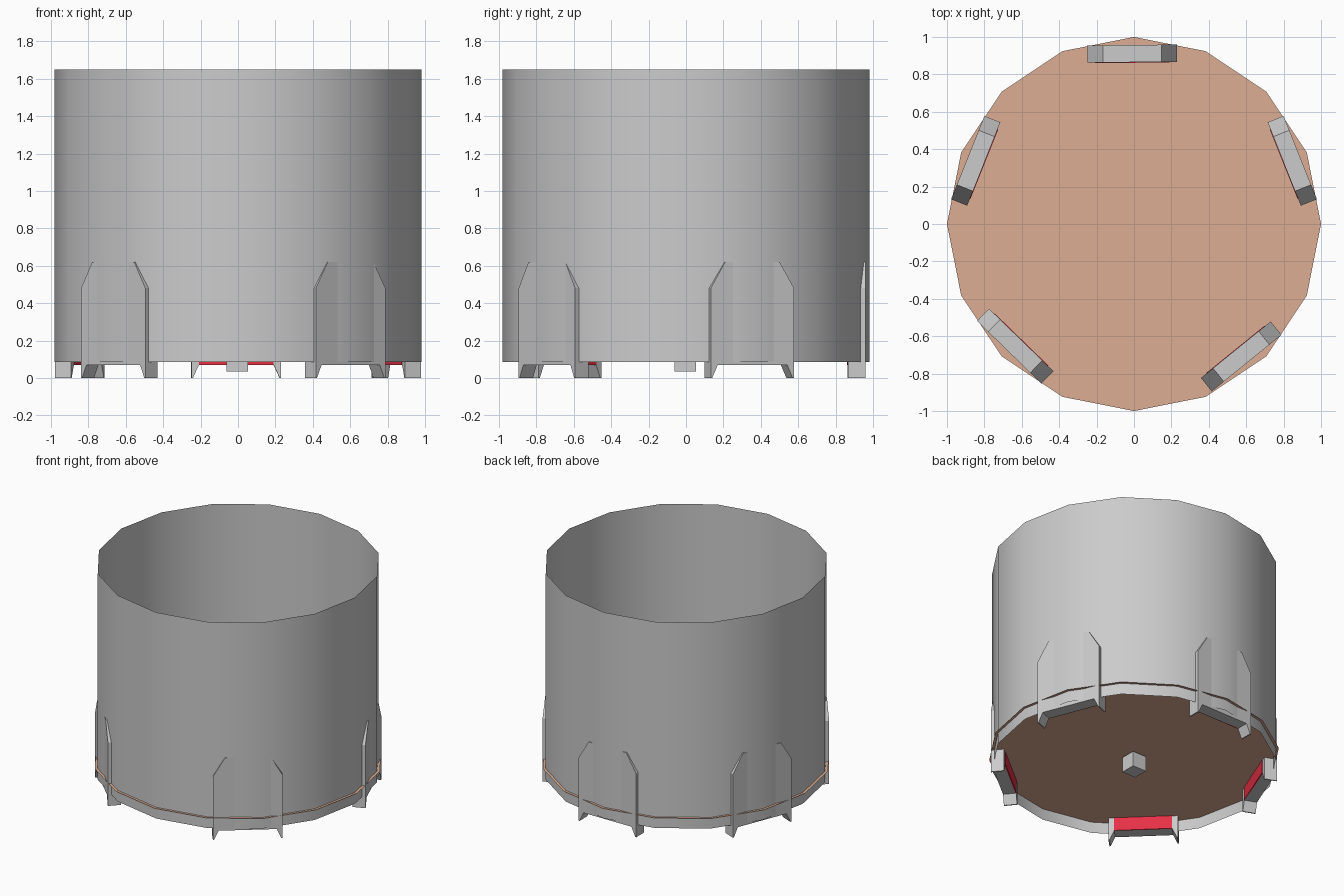
import bpy, bmesh, math
from mathutils import Matrix

if "Cube" in bpy.data.objects:
    bpy.data.objects.remove(bpy.data.objects["Cube"])

SIDES = 16


def make_object(name, bm, color=None):
    mesh = bpy.data.meshes.new(name)
    bm.to_mesh(mesh)
    bm.free()
    obj = bpy.data.objects.new(name, mesh)
    bpy.context.collection.objects.link(obj)
    if color:
        mesh.materials.append(color)
    return obj


def material(name, rgb):
    mat = bpy.data.materials.new(name)
    mat.diffuse_color = (*rgb, 1)
    mat.use_nodes = True
    mat.node_tree.nodes["Principled BSDF"].inputs["Base Color"].default_value = mat.diffuse_color
    return mat


def extrude_profile(profile, y0, y1):
    """Closed x-z outline extruded along y from y0 to y1."""
    bm = bmesh.new()
    face = bm.faces.new([bm.verts.new((x, y0, z)) for x, z in profile])
    result = bmesh.ops.extrude_face_region(bm, geom=[face])
    verts = [g for g in result["geom"] if isinstance(g, bmesh.types.BMVert)]
    bmesh.ops.translate(bm, verts=verts, vec=(0, y1 - y0, 0))
    bmesh.ops.recalc_face_normals(bm, faces=bm.faces)
    return bm


brown = material("floor_brown", (0.72, 0.42, 0.29))
red = material("panel_red", (0.8, 0.03, 0.06))

# Thin open wall, smooth around
bm = bmesh.new()
bmesh.ops.create_circle(bm, segments=SIDES, radius=0.98)
result = bmesh.ops.extrude_edge_only(bm, edges=bm.edges[:])
top = [g for g in result["geom"] if isinstance(g, bmesh.types.BMVert)]
bmesh.ops.translate(bm, verts=top, vec=(0, 0, 1.565))
bmesh.ops.translate(bm, verts=bm.verts, vec=(0, 0, 0.085))
bmesh.ops.recalc_face_normals(bm, faces=bm.faces)
for f in bm.faces:
    f.smooth = True
    if f.normal.dot(f.calc_center_median().xy.to_3d()) < 0:
        f.normal_flip()
make_object("drum_wall", bm)

# Floor disc, slightly wider than the wall
bm = bmesh.new()
bmesh.ops.create_circle(bm, segments=SIDES, radius=1.0, cap_ends=True)
bmesh.ops.translate(bm, verts=bm.verts, vec=(0, 0, 0.17))
make_object("floor_disc", bm, brown)

# Small block under the centre of the floor
bm = bmesh.new()
bmesh.ops.create_cube(bm, size=0.115)
bmesh.ops.translate(bm, verts=bm.verts, vec=(-0.004, -0.004, 0.093))
make_object("centre_block", bm)

# Brackets around the rim: chamfered body on two tapered feet, red inner panel
half = [(0.2, 0.07), (0.232, 0), (0.24, 0), (0.24, 0.48), (0.157, 0.62)]
bracket = half + [(-x, z) for x, z in reversed(half)]
panel = [(0.2, 0.07), (0.2, 0.54), (-0.2, 0.54), (-0.2, 0.07)]
for i, angle in enumerate((90.6, 158.2, 225.8, 309.0, 21.8), 1):
    turn = Matrix.Rotation(math.radians(angle - 90), 4, 'Z')
    body = make_object(f"bracket_{i}", extrude_profile(bracket, 0.865, 0.957))
    inner = make_object(f"bracket_panel_{i}", extrude_profile(panel, 0.862, 0.87), red)
    for obj in (body, inner):
        obj.data.transform(turn)
